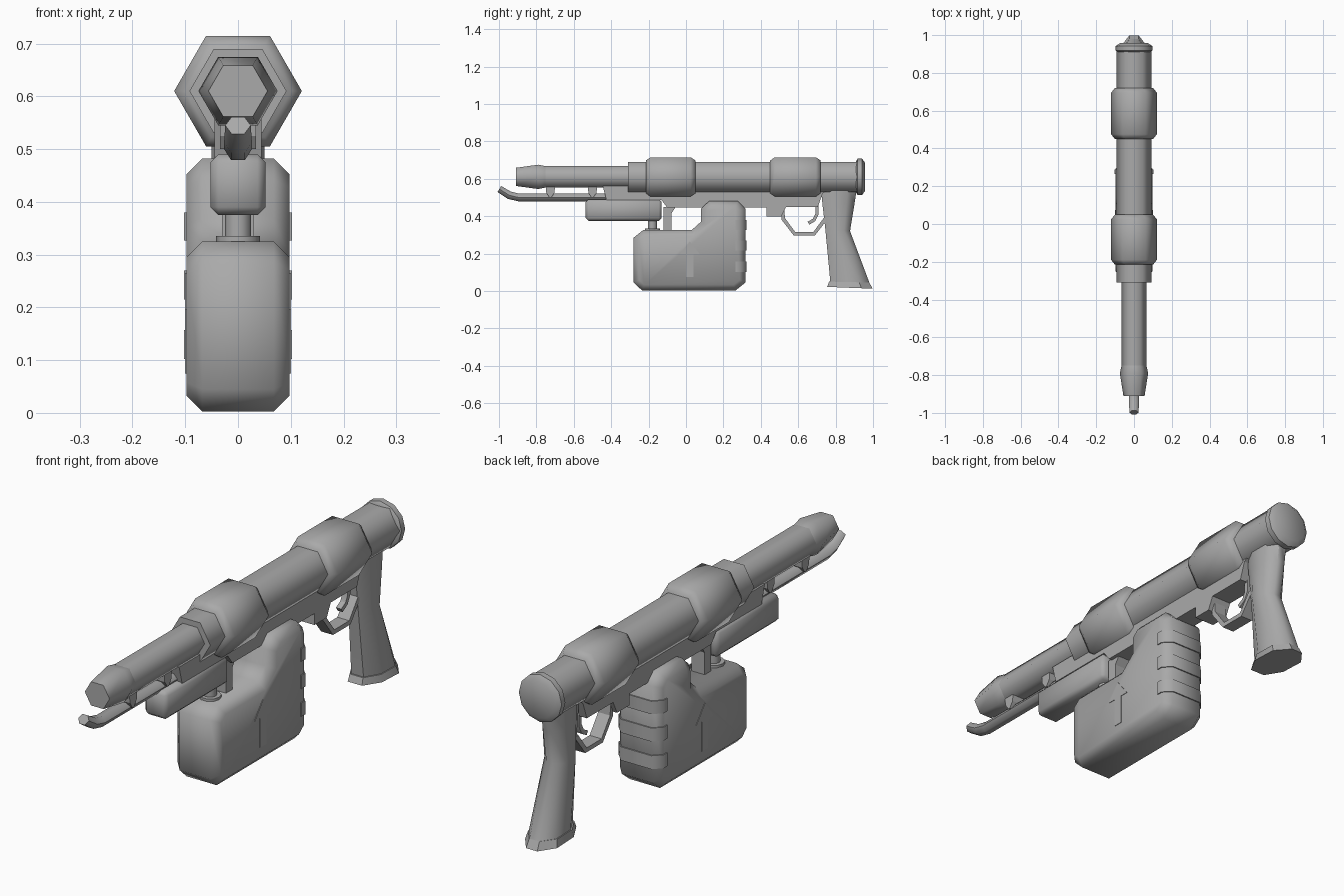
import bpy, bmesh, math
from mathutils import Vector

if "Cube" in bpy.data.objects:
    bpy.data.objects.remove(bpy.data.objects["Cube"])

gray = bpy.data.materials.new("gunmetal_gray")
gray.diffuse_color = (0.4, 0.4, 0.4, 1)
gray.use_nodes = True
gray.node_tree.nodes["Principled BSDF"].inputs["Base Color"].default_value = gray.diffuse_color
AXIS_Z = 0.61   # height of the barrel axis


def finish(name, bm, smooth=50, bevel=0, bevel_angle=60):
    bmesh.ops.recalc_face_normals(bm, faces=bm.faces[:])
    if bevel:
        edges = [e for e in bm.edges
                 if e.calc_face_angle(0) > math.radians(bevel_angle)]
        bmesh.ops.bevel(bm, geom=edges, offset=bevel, segments=1,
                        affect='EDGES', clamp_overlap=True)
    mesh = bpy.data.meshes.new(name)
    bm.to_mesh(mesh)
    bm.free()
    ob = bpy.data.objects.new(name, mesh)
    bpy.context.collection.objects.link(ob)
    mesh.materials.append(gray)
    bpy.ops.object.select_all(action='DESELECT')
    ob.select_set(True)
    bpy.context.view_layer.objects.active = ob
    if smooth:
        bpy.ops.object.shade_smooth_by_angle(angle=math.radians(smooth))
    return ob


def loft(name, rings, **kw):
    """Skin a list of equally sized point rings and cap both ends."""
    bm = bmesh.new()
    vs = [[bm.verts.new(p) for p in r] for r in rings]
    n = len(vs[0])
    for a, b in zip(vs, vs[1:]):
        for i in range(n):
            j = (i + 1) % n
            bm.faces.new((a[i], a[j], b[j], b[i]))
    bm.faces.new(vs[0])
    bm.faces.new(vs[-1])
    return finish(name, bm, **kw)


def lathe_y(name, profile, sides=6, **kw):
    """Polygonal turning about the barrel axis; profile holds (y, radius)."""
    ang = [2 * math.pi * i / sides for i in range(sides)]
    return loft(name, [[(r * math.cos(a), y, AXIS_Z + r * math.sin(a)) for a in ang]
                       for y, r in profile], **kw)


def slab(name, profile, half, x=0, **kw):
    """Side profile of (y, z) points extruded across x."""
    return loft(name, [[(x + s * half, y, z) for y, z in profile] for s in (-1, 1)], **kw)


def box(name, half, y0, y1, z0, z1, **kw):
    return slab(name, [(y0, z0), (y1, z0), (y1, z1), (y0, z1)], half, **kw)


# barrel, muzzle and main tube
lathe_y("barrel", [(-0.77, 0.066), (-0.29, 0.066)], smooth=65)
lathe_y("muzzle", [(-0.91, 0.056), (-0.79, 0.075), (-0.75, 0.066)], smooth=65)
lathe_y("main_tube", [(-0.31, 0.092), (0.93, 0.092)], smooth=65)

# two chunky collars
for name, a, b in (("front_collar", -0.215, 0.05), ("rear_collar", 0.45, 0.72)):
    lathe_y(name, [(a, 0.101), (a + 0.025, 0.121), (b - 0.025, 0.121), (b, 0.101)], smooth=65)

# rounded end cap
lathe_y("end_cap", [(0.91, 0.085), (0.918, 0.097), (0.942, 0.097), (0.957, 0.075)], sides=12)

# receiver under the tube
slab("receiver", [(-0.445, 0.56), (-0.425, 0.485), (-0.13, 0.485), (-0.10, 0.445),
                  (0.43, 0.445), (0.43, 0.398), (0.51, 0.398), (0.535, 0.45),
                  (0.705, 0.45), (0.73, 0.52), (0.78, 0.56)], 0.045, smooth=0)

# trigger guard and trigger, each a bent strip
def strip(name, path, width, half):
    pts = [Vector(p) for p in path]
    rings = []
    for i, p in enumerate(pts):
        d = (pts[min(i + 1, len(pts) - 1)] - pts[max(i - 1, 0)]).normalized()
        o = Vector((-d.y, d.x)) * width / 2
        a, b = p + o, p - o
        rings.append([(-half, a.x, a.y), (half, a.x, a.y), (half, b.x, b.y), (-half, b.x, b.y)])
    return loft(name, rings, smooth=30)

strip("trigger_guard", [(0.515, 0.45), (0.52, 0.385), (0.58, 0.306),
                        (0.685, 0.306), (0.745, 0.385)], 0.02, 0.027)
strip("trigger", [(0.70, 0.46), (0.70, 0.41), (0.685, 0.38), (0.655, 0.362)], 0.018, 0.012)

# pistol grip: six-sided sections (height, front y, back y, half width)
def grip_ring(front, back, half):
    (yf, zf), (yb, zb) = front, back
    shape = [(0.0, 0.45), (0.3, 1), (0.75, 1), (1.0, 0.35)]
    pts = [(half * w, yf + (yb - yf) * t, zf + (zb - zf) * t) for t, w in shape]
    return pts + [(-x, y, z) for x, y, z in reversed(pts)]

loft("grip", [grip_ring((0.72, 0.56), (0.915, 0.56), 0.05),
              grip_ring((0.73, 0.46), (0.9, 0.46), 0.05),
              grip_ring((0.745, 0.33), (0.877, 0.32), 0.05),
              grip_ring((0.772, 0.045), (0.98, 0.045), 0.062)], smooth=50)
loft("grip_base", [grip_ring((0.765, 0.05), (0.98, 0.045), 0.066),
                   grip_ring((0.755, 0.022), (0.998, 0.012), 0.072)], smooth=30)

# pilot rod with upturned tip
rod = [(-0.998, 0.545, 0.022), (-0.945, 0.512, 0.024), (-0.895, 0.5, 0.024), (-0.42, 0.5, 0.024)]
rings = []
for i, (y, z, r) in enumerate(rod):
    tilt = (0.55, 0.4, 0.12, 0)[i]
    rings.append([(1.1 * r * math.cos(a), y + r * math.sin(a) * math.sin(tilt),
                   z + r * math.sin(a) * math.cos(tilt))
                  for a in (k * math.pi / 3 for k in range(6))])
loft("pilot_rod", rings, smooth=65)

# rod hangers
for name, y in (("front_hanger", -0.725), ("rear_hanger", -0.5)):
    slab(name, [(y - 0.025, 0.565), (y - 0.022, 0.525), (y - 0.005, 0.5),
                (y + 0.005, 0.5), (y + 0.022, 0.525), (y + 0.025, 0.565)], 0.034, smooth=0)

# forward box, feed pipe and bracket
box("forward_box", 0.052, -0.537, -0.13, 0.375, 0.49, bevel=0.015)

def pipe(name, y, r, z0, z1):
    loft(name, [[(r * math.cos(k * math.pi / 5), y + r * math.sin(k * math.pi / 5), z)
                 for k in range(10)] for z in (z0, z1)])

pipe("feed_pipe", -0.18, 0.025, 0.32, 0.39)
pipe("pipe_flange", -0.18, 0.042, 0.315, 0.335)
slab("bracket", [(-0.12, 0.31), (-0.078, 0.31), (-0.078, 0.415), (-0.055, 0.45),
                 (-0.12, 0.45)], 0.03, smooth=0)

# fuel tank with chamfered sides
slab("fuel_tank", [(-0.28, 0.045), (-0.235, 0.003), (0.265, 0.003), (0.318, 0.045),
                   (0.318, 0.44), (0.275, 0.482), (0.125, 0.482), (0.08, 0.44),
                   (0.08, 0.37), (0.03, 0.325), (-0.23, 0.325), (-0.28, 0.285)],
     0.098, bevel=0.03, bevel_angle=70)

# wraparound bands on the back of the tank
outline = [(0.102, 0.265), (0.102, 0.289), (0.069, 0.323)]
outline += [(-x, y) for x, y in reversed(outline)]
for i, (z0, z1) in enumerate(((0.102, 0.157), (0.215, 0.27), (0.327, 0.38))):
    loft(f"tank_band_{i + 1}", [[(x, y, z) for x, y in outline] for z in (z0, z1)], smooth=50)

# raised arrow on both tank sides
for side, s in (("right", 1), ("left", -1)):
    slab(f"arrow_{side}", [(0.0, 0.075), (0.04, 0.075), (0.04, 0.195), (0.075, 0.195),
                           (0.02, 0.265), (-0.035, 0.195), (0.0, 0.195)],
         0.002, x=s * 0.098, smooth=0)
